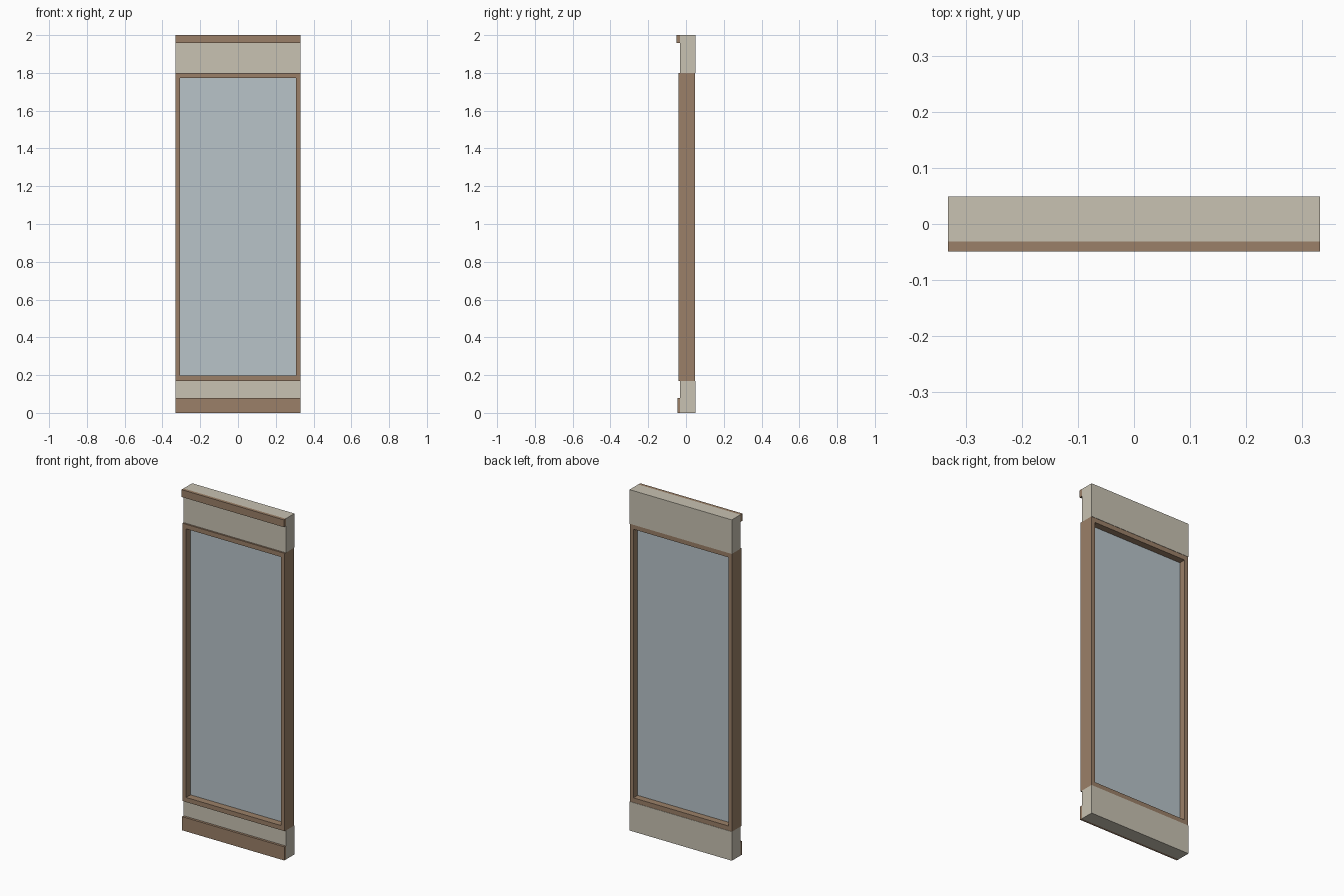
import bpy

cube = bpy.data.objects.get("Cube")
if cube:
    bpy.data.objects.remove(cube, do_unlink=True)


def material(name, color):
    m = bpy.data.materials.new(name)
    m.use_nodes = True
    m.diffuse_color = (*color, 1)
    m.node_tree.nodes["Principled BSDF"].inputs["Base Color"].default_value = (*color, 1)
    return m


plaster = material("beige plaster", (0.578, 0.539, 0.445))
wood = material("brown wood", (0.328, 0.216, 0.138))
glass = material("pale blue glass", (0.479, 0.552, 0.584))


def box(name, mat, x, y, z):
    """Box from (min, max) ranges on each axis."""
    bpy.ops.mesh.primitive_cube_add(size=1)
    ob = bpy.context.object
    ob.name = name
    for v in ob.data.vertices:
        v.co = [r[0] if c < 0 else r[1] for c, r in zip(v.co, (x, y, z))]
    ob.data.materials.append(mat)
    return ob


half = 0.332
inner = 0.308
sill, head = 0.17, 1.80
wall_y = (-0.031, 0.049)
frame_y = (-0.041, 0.047)
rail = 0.027
full = (-half, half)

# Wall panels under and over the window
box("lower_wall", plaster, full, wall_y, (0, sill))
box("upper_wall", plaster, full, wall_y, (head, 2))

# Trim along the front of the wall
box("baseboard", wood, full, (-0.045, wall_y[0]), (0, 0.08))
box("crown_trim", wood, full, (-0.049, wall_y[0]), (1.957, 2))

# Window frame
box("left_stile", wood, (inner, half), frame_y, (sill, head))
box("right_stile", wood, (-half, -inner), frame_y, (sill, head))
box("bottom_rail", wood, (-inner, inner), frame_y, (sill, sill + rail))
box("top_rail", wood, (-inner, inner), frame_y, (head - rail, head))

# Glass pane in the middle of the frame
box("glass_pane", glass, (-inner, inner), (0, 0.008), (sill + rail, head - rail))
